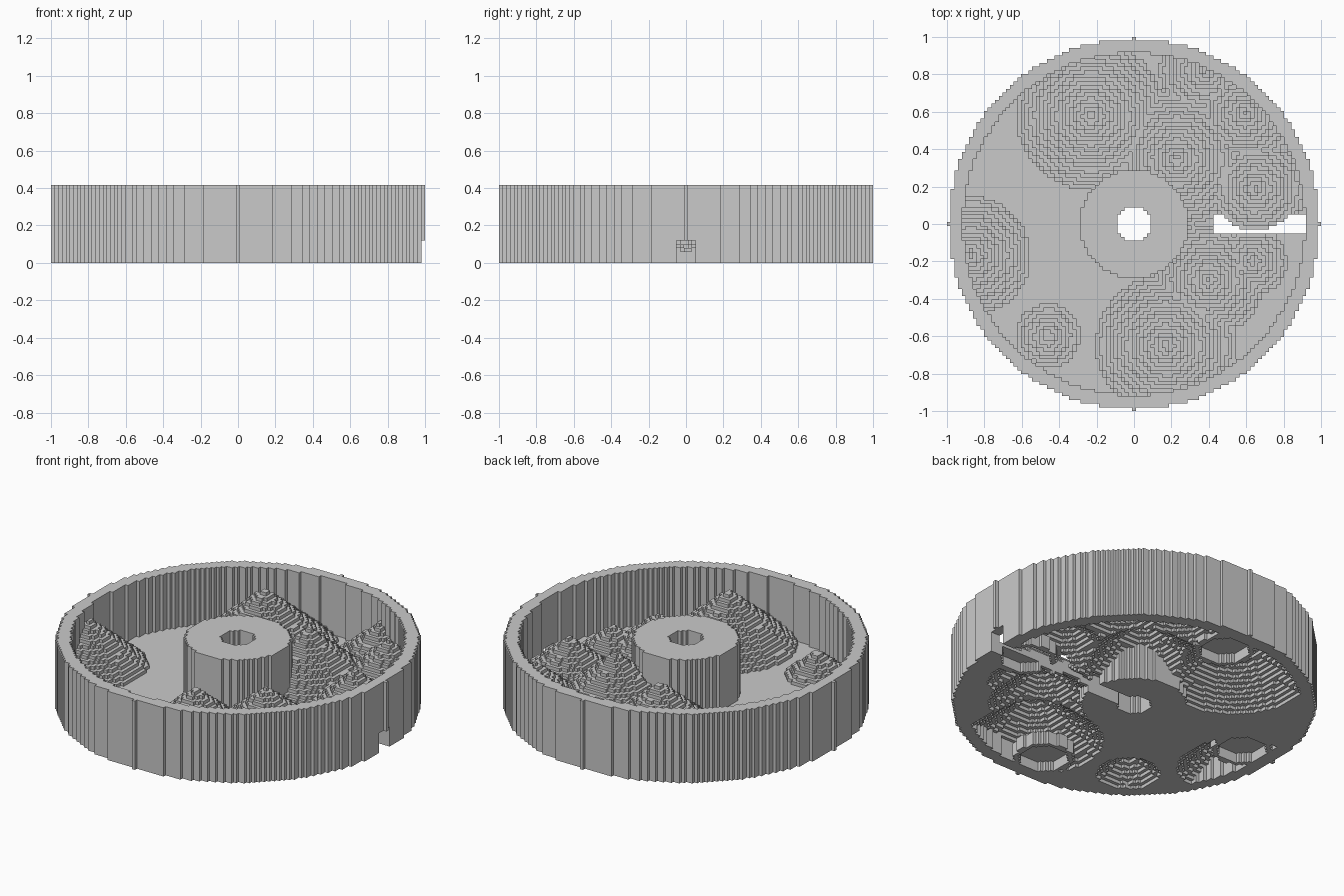
import bpy
from math import hypot

cube = bpy.data.objects.get("Cube")
if cube:
    bpy.data.objects.remove(cube)

# Block grid: outer radius in cells, size of a cell, heights in cells
R = 50
CELL = 2 / (2 * R + 1)
WALL_TOP = 21
FLOOR = 4
CHANNEL_TOP = 6
CHANNEL_HALF = 2
COVER_END = 21
RIM_INNER = 46.26
HUB = 14.6
HOLE = 5
SLOPE = 0.85
POCKET_RING = 39
POCKET = 7
POCKET_DEPTH = 3

# Stepped hills: centre x, centre y, radius in cells
HILLS = [
    (-0.23, 0.58, 20.7), (0.17, -0.65, 19.5), (-0.87, -0.17, 16.5),
    (-0.46, -0.60, 9.2), (0.59, 0.59, 15), (0.23, 0.35, 19),
    (0.65, 0.19, 14.3), (0.63, -0.20, 10), (0.40, -0.30, 15.5),
    (0.38, 0.82, 13),
]

grey = bpy.data.materials.new("plain grey")
grey.use_nodes = True
grey.diffuse_color = (0.59, 0.59, 0.59, 1)
grey.node_tree.nodes["Principled BSDF"].inputs["Base Color"].default_value = (0.59, 0.59, 0.59, 1)


def hill_rise(i, j):
    """Height of the tallest hill over a cell, in whole steps."""
    rise = 0
    for x, y, radius in HILLS:
        rise = max(rise, SLOPE * (radius - hypot(i - x / CELL, j - y / CELL)))
    return round(rise)


def columns(i, j):
    """Solid spans in a cell, each as part name, bottom and top."""
    d = hypot(i, j)
    if d > R or d < HOLE:
        return []
    if d > RIM_INNER:
        spans = [("rim_wall", 0, WALL_TOP)]
    elif d < HUB:
        spans = [("centre_hub", 0, WALL_TOP)]
    else:
        # Hills are hollow underneath, with a shell as thick as the floor
        high = min(WALL_TOP, FLOOR + hill_rise(i, j))
        low = high - FLOOR
        spans = []
        # Four round cups open to the underside
        a, b = sorted((abs(i), abs(j)))
        to_pocket = hypot(a, b - POCKET_RING)
        if to_pocket < POCKET + 1.2:
            cup_low = POCKET_DEPTH if to_pocket < POCKET else 0
            if low > FLOOR:
                spans.append(("pocket_cups", cup_low, FLOOR))
            else:
                low = cup_low
        spans.append(("hilly_floor", low, high))
    # Cable channel from the hub out through the rim, covered near the hub
    if i > 0 and abs(j) <= CHANNEL_HALF:
        cut = []
        for part, low, high in spans:
            roof = CHANNEL_TOP
            if part == "hilly_floor" and i <= COVER_END:
                roof = min(roof, high - 1)
            cut.append((part, max(low, roof), high))
        spans = cut
    return [s for s in spans if s[2] > s[1]]


cells = {}
for i in range(-R, R + 1):
    for j in range(-R, R + 1):
        cells[i, j] = columns(i, j)


def build_part(name):
    """Mesh the outside faces of all spans that belong to one part."""
    index, verts, faces = {}, [], []

    def quad(*corners):
        face = []
        for c in corners:
            if c not in index:
                index[c] = len(verts)
                x, y, z = c
                verts.append(((x - 0.5) * CELL, (y - 0.5) * CELL, z * CELL))
            face.append(index[c])
        faces.append(face)

    def add_column(i, j, low, high):
        ring = [(i, j), (i + 1, j), (i + 1, j + 1), (i, j + 1)]
        quad(*[(x, y, high) for x, y in ring])
        quad(*[(x, y, low) for x, y in reversed(ring)])
        for k, (di, dj) in enumerate([(0, -1), (1, 0), (0, 1), (-1, 0)]):
            p, q = ring[k], ring[(k + 1) % 4]
            # Keep only the heights that no neighbour covers
            pieces = [(low, high)]
            for _, b, t in cells.get((i + di, j + dj), []):
                pieces = [s for lo, hi in pieces
                          for s in ((lo, min(hi, b)), (max(lo, t), hi))
                          if s[1] > s[0]]
            for lo, hi in pieces:
                quad((*p, lo), (*q, lo), (*q, hi), (*p, hi))

    for (i, j), spans in cells.items():
        for part, low, high in spans:
            if part == name:
                add_column(i, j, low, high)

    mesh = bpy.data.meshes.new(name)
    mesh.from_pydata(verts, [], faces)
    mesh.materials.append(grey)
    mesh.update()
    bpy.context.collection.objects.link(bpy.data.objects.new(name, mesh))


for part_name in ("rim_wall", "centre_hub", "hilly_floor", "pocket_cups"):
    build_part(part_name)
